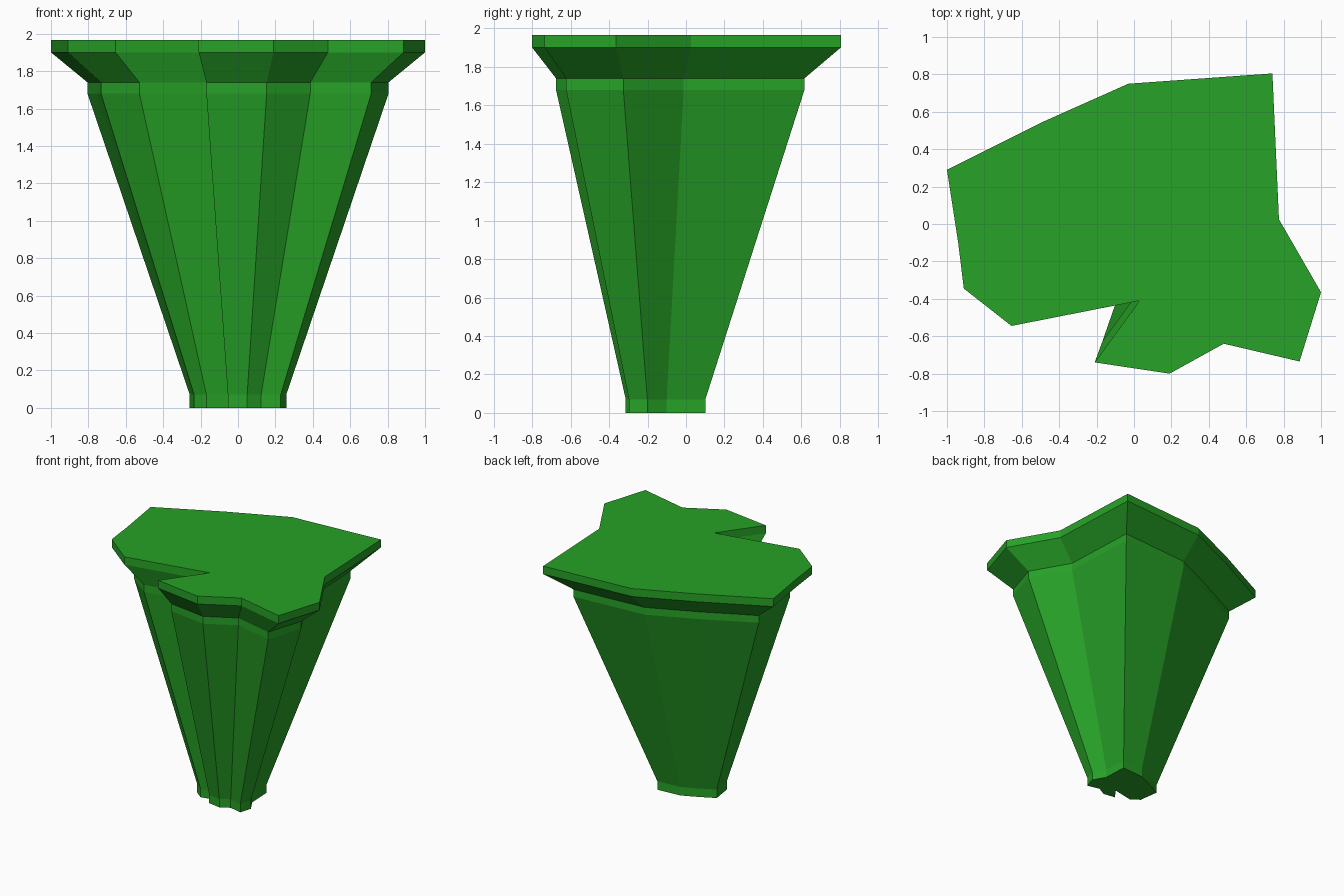
import bpy, bmesh

if "Cube" in bpy.data.objects:
    bpy.data.objects.remove(bpy.data.objects["Cube"])

# Irregular outline of the top slab, counter-clockwise from the left corner
outline = [(-1.0, 0.29), (-0.94, -0.10), (-0.91, -0.345), (-0.655, -0.545),
           (0.03, -0.41), (-0.21, -0.74), (0.19, -0.80), (0.48, -0.64),
           (0.885, -0.735), (1.0, -0.365), (0.775, 0.025), (0.74, 0.805),
           (-0.03, 0.75), (-0.49, 0.545)]

# Levels of the pedestal: height, scale of the outline, shift in y
levels = [(0.0, 0.258, -0.107), (0.07, 0.258, -0.107),
          (1.68, 0.805, -0.032), (1.74, 0.805, -0.032),
          (1.90, 1.0, 0.0), (1.965, 1.0, 0.0)]

green = bpy.data.materials.new("green")
green.diffuse_color = (0.02, 0.36, 0.02, 1)
green.use_nodes = True
green.node_tree.nodes["Principled BSDF"].inputs["Base Color"].default_value = green.diffuse_color

# Tapered pedestal: foot band, shaft, collar, flare and top slab
bm = bmesh.new()
rings = [[bm.verts.new((x * s, y * s + dy, z)) for x, y in outline]
         for z, s, dy in levels]
n = len(outline)
for low, high in zip(rings, rings[1:]):
    for i in range(n):
        j = (i + 1) % n
        bm.faces.new((low[i], low[j], high[j], high[i]))
bm.faces.new(rings[0][::-1])
bm.faces.new(rings[-1])

mesh = bpy.data.meshes.new("pedestal")
bm.to_mesh(mesh)
bm.free()
mesh.materials.append(green)
pedestal = bpy.data.objects.new("pedestal", mesh)
bpy.context.collection.objects.link(pedestal)
